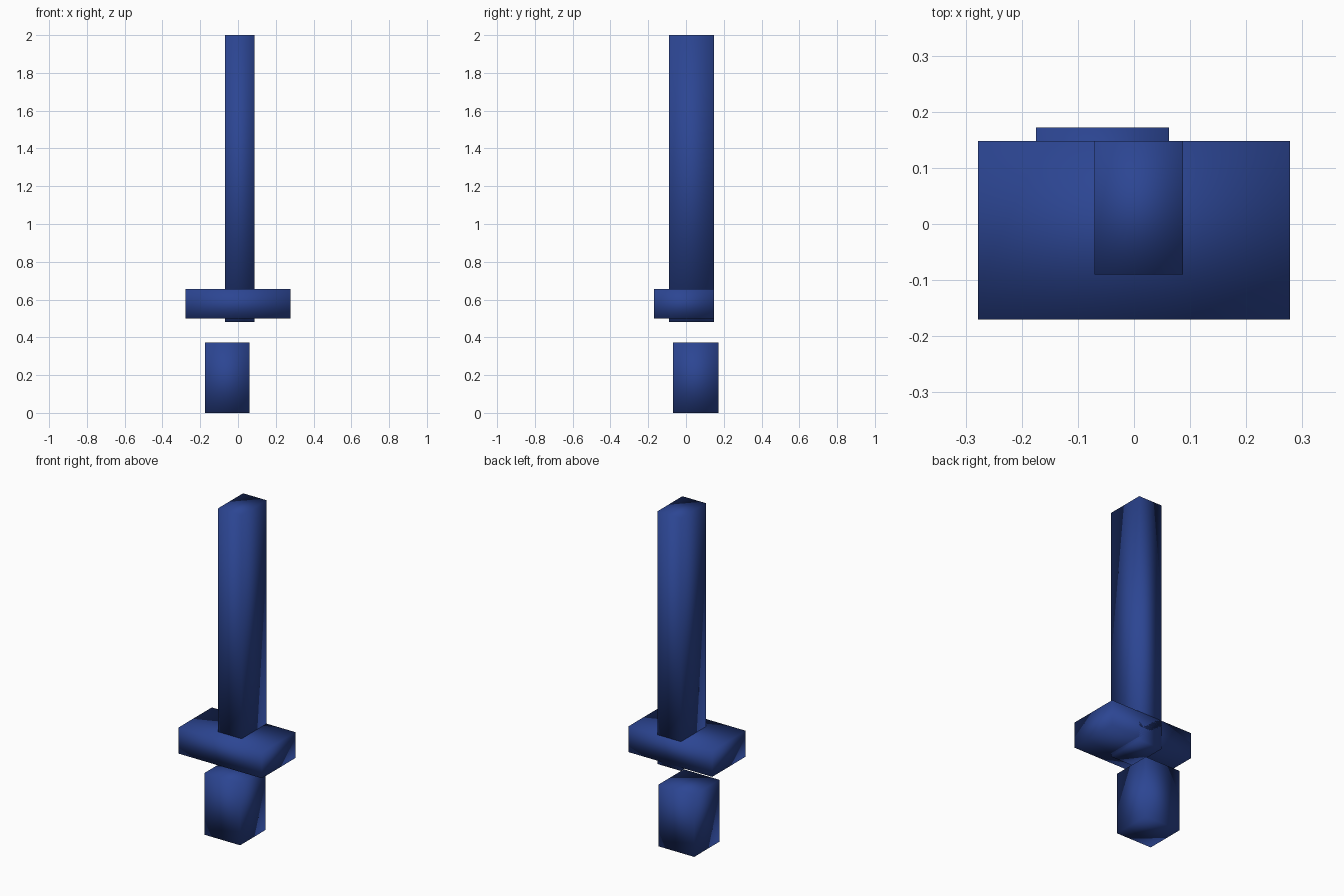
import bpy

if "Cube" in bpy.data.objects:
    bpy.data.objects.remove(bpy.data.objects["Cube"])

blue = bpy.data.materials.new("blue")
blue.diffuse_color = (0.025, 0.06, 0.29, 1)
blue.use_nodes = True
blue.node_tree.nodes["Principled BSDF"].inputs["Base Color"].default_value = blue.diffuse_color


def box(name, low, high):
    """Smooth-shaded box spanning two opposite corners."""
    bpy.ops.mesh.primitive_cube_add(size=1)
    ob = bpy.context.object
    ob.name = name
    ob.location = [(a + b) / 2 for a, b in zip(low, high)]
    ob.scale = [b - a for a, b in zip(low, high)]
    bpy.ops.object.transform_apply(location=True, rotation=False, scale=True)
    bpy.ops.object.shade_smooth()
    ob.data.materials.append(blue)
    return ob


# Long blade, running down through the guard
box("blade", (-0.07, -0.09, 0.48), (0.087, 0.148, 2.0))
# Wide cross guard, flush with the back of the blade
box("guard", (-0.278, -0.17, 0.5), (0.278, 0.148, 0.656))
# Separate grip below
box("grip", (-0.175, -0.068, 0.0), (0.062, 0.172, 0.372))
